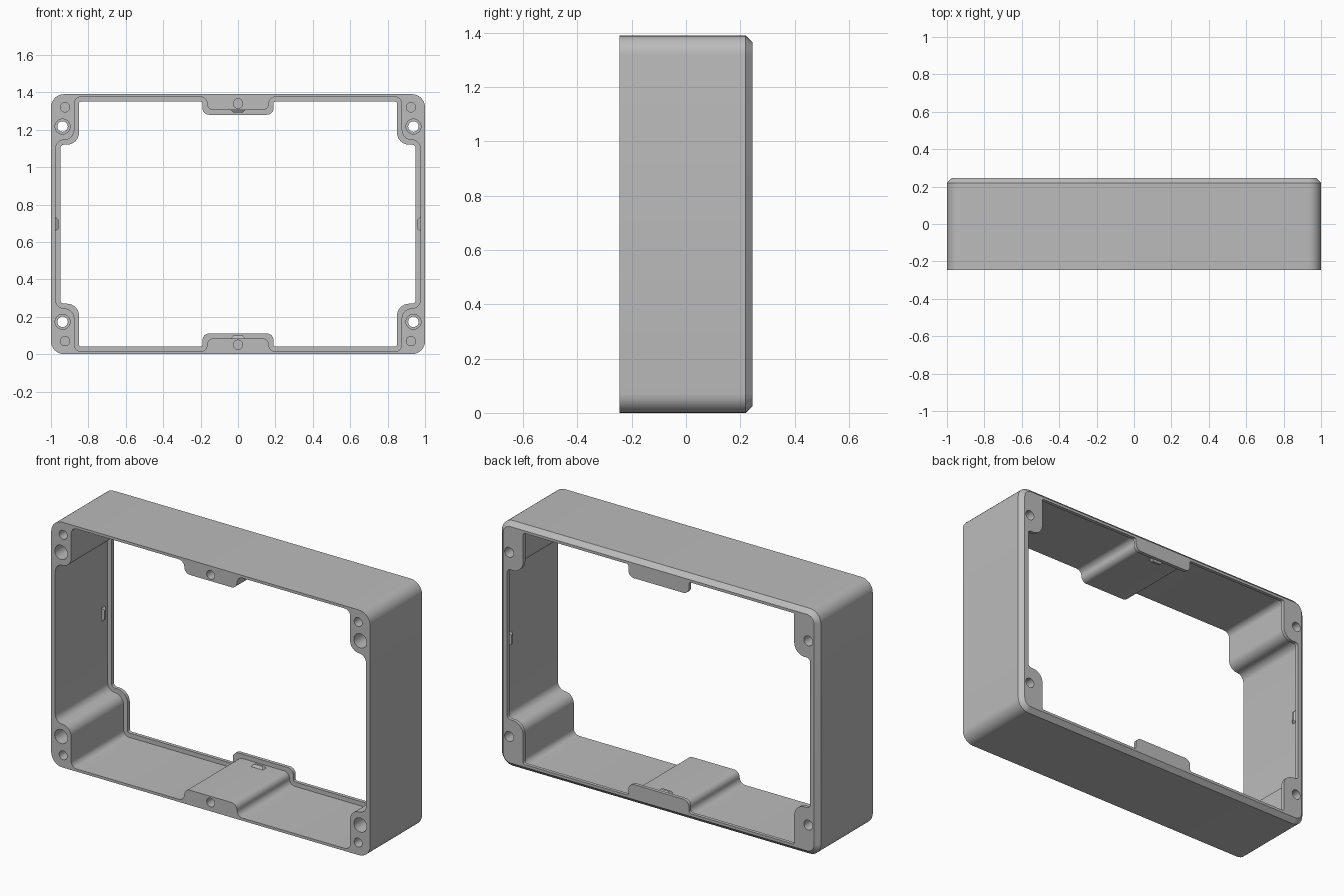
import bpy, bmesh
from math import cos, sin, pi
from mathutils import Vector, Matrix

if "Cube" in bpy.data.objects:
    bpy.data.objects.remove(bpy.data.objects["Cube"])

W, H, D = 1.0, 0.695, 0.245      # half width, half height, half depth
STEP = 0.025                     # chamfer size, also lip width and thickness

grey = bpy.data.materials.new("plain grey")
grey.use_nodes = True
grey.diffuse_color = (0.5, 0.5, 0.5, 1)
grey.node_tree.nodes["Principled BSDF"].inputs["Base Color"].default_value = (0.5, 0.5, 0.5, 1)


def mirrored(quarter):
    """Full closed outline from one quarter, each entry being x, z, radius."""
    half = quarter + [(-x, z, r) for x, z, r in reversed(quarter)]
    return half + [(-x, -z, r) for x, z, r in half]


def fillet(corners, steps=8):
    """Round right-angled corners of an outline."""
    out = []
    for i, (x, z, r) in enumerate(corners):
        p = Vector((x, z))
        a = (Vector(corners[i - 1][:2]) - p).normalized()
        b = (Vector(corners[(i + 1) % len(corners)][:2]) - p).normalized()
        for k in range(steps + 1):
            t = k / steps * pi / 2
            out.append(p + a * r * (1 - sin(t)) + b * r * (1 - cos(t)))
    return out


def link(name, bm):
    bmesh.ops.recalc_face_normals(bm, faces=bm.faces)
    mesh = bpy.data.meshes.new(name)
    bm.to_mesh(mesh)
    bm.free()
    mesh.materials.append(grey)
    ob = bpy.data.objects.new(name, mesh)
    bpy.context.collection.objects.link(ob)
    return ob


def loft(name, sections):
    """Solid through outlines placed at given depths."""
    bm = bmesh.new()
    rings = [[bm.verts.new((p.x, y, p.y + H)) for p in pts] for y, pts in sections]
    n = len(rings[0])
    for lo, hi in zip(rings, rings[1:]):
        for i in range(n):
            bm.faces.new((lo[i], lo[(i + 1) % n], hi[(i + 1) % n], hi[i]))
    bm.faces.new(rings[0])
    bm.faces.new(rings[-1])
    return link(name, bm)


def shell(inset):
    return fillet(mirrored([(W - inset, H - inset, 0.07 - inset)]))


def opening(t):
    """Opening outline around corner and middle bosses, shrunk by t."""
    outer, inner = 0.055 + t * 0.4, 0.045 - t
    return fillet(mirrored([
        (0.975 - t, 0.45 - t, inner), (0.875 - t, 0.45 - t, outer),
        (0.875 - t, 0.68 - t, 0.035 - t), (0.165 + t, 0.68 - t, 0.035 - t),
        (0.165 + t, 0.61 - t, 0.035)]))


def drill(x, z, r, y0, y1):
    bm = bmesh.new()
    bmesh.ops.create_cone(bm, cap_ends=True, segments=32, radius1=r, radius2=r, depth=y1 - y0,
                          matrix=Matrix.Translation((x, (y0 + y1) / 2, z + H))
                          @ Matrix.Rotation(pi / 2, 4, 'X'))
    return link("drill", bm)


# Outer body with chamfered back edge
frame = loft("frame", [(-D, shell(0)), (D - STEP, shell(0)), (D, shell(STEP))])

# Main cavity, smaller back opening that leaves a lip, and screw holes
cutters = [loft("cavity", [(-D - 0.1, opening(0)), (D - 0.02, opening(0))]),
           loft("back_opening", [(0, opening(STEP)), (D + 0.1, opening(STEP))])]
for sz in (-1, 1):
    cutters.append(drill(0, sz * 0.645, 0.025, -D - 0.1, -D + 0.2))
    for sx in (-1, 1):
        cutters.append(drill(sx * 0.925, sz * 0.625, 0.025, -D - 0.1, -D + 0.2))
        cutters.append(drill(sx * 0.938, sz * 0.522, 0.04, -D - 0.1, D - 0.08))
        cutters.append(drill(sx * 0.938, sz * 0.522, 0.028, 0, D + 0.1))

bpy.context.view_layer.objects.active = frame
for c in cutters:
    mod = frame.modifiers.new("cut", 'BOOLEAN')
    mod.operation, mod.solver, mod.object = 'DIFFERENCE', 'EXACT', c
    bpy.ops.object.modifier_apply(modifier=mod.name)
    bpy.data.objects.remove(c)

bpy.ops.object.select_all(action='DESELECT')
frame.select_set(True)
bpy.ops.object.shade_smooth_by_angle(angle=pi / 6)


def snap(name, x, z, turn):
    """Small tapered catch rising from a wall, turned about the depth axis."""
    bm = bmesh.new()
    bmesh.ops.create_cube(bm, size=1)
    for v in bm.verts:
        top = v.co.z > 0
        v.co = (v.co.x * (0.05 if top else 0.08), v.co.y * (0.012 if top else 0.035),
                0.014 if top else -0.003)
    bm.transform(Matrix.Translation((x, 0.185, z + H)) @ Matrix.Rotation(turn, 4, 'Y'))
    return link(name, bm)


# Snap catches on the two sides and the two middle bosses
snap("left_catch", 0.975, 0, -pi / 2)
snap("right_catch", -0.975, 0, pi / 2)
snap("top_catch", 0, 0.61, pi)
snap("bottom_catch", 0, -0.61, 0)
